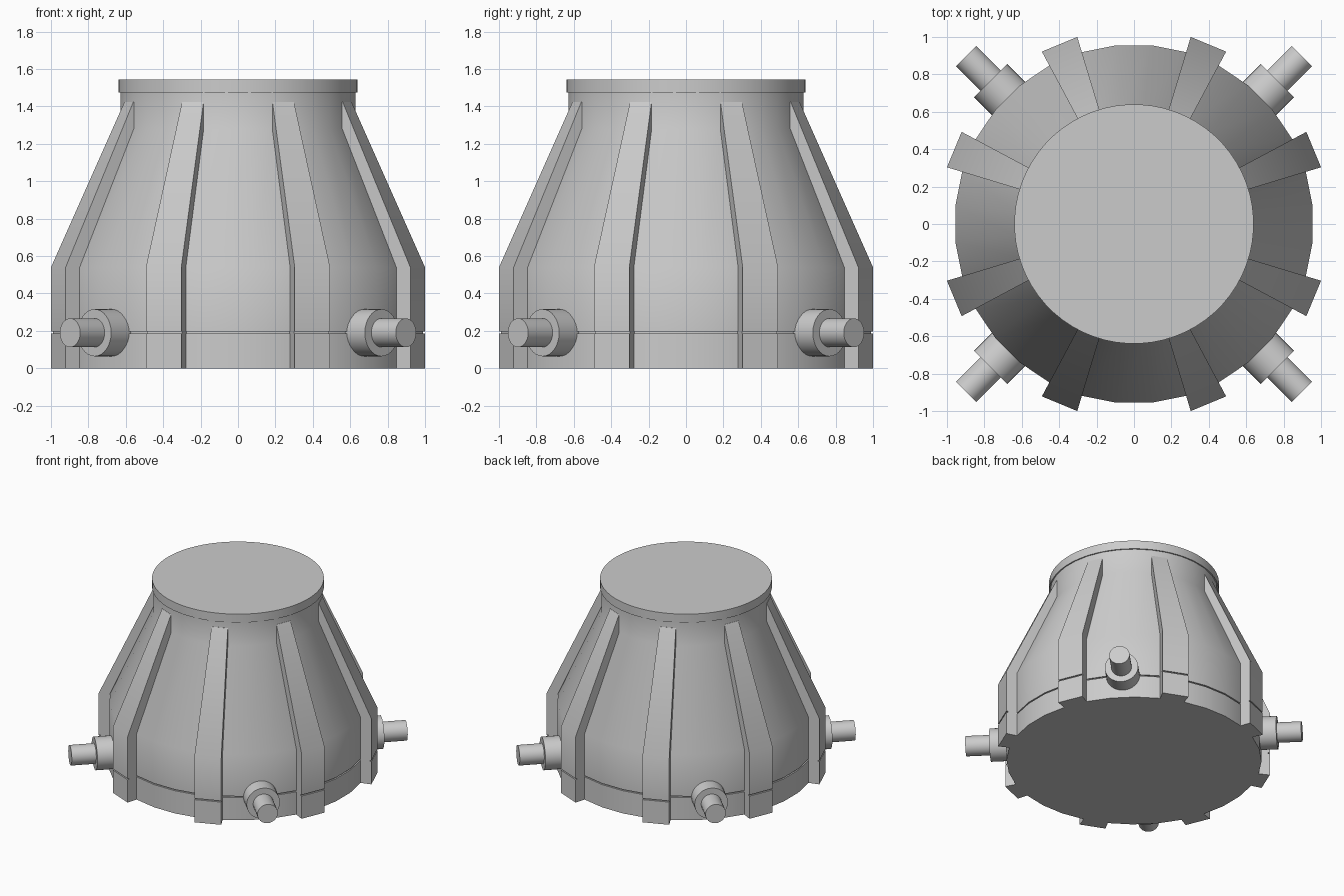
import bpy, bmesh, math
from mathutils import Matrix

cube = bpy.data.objects.get("Cube")
if cube:
    bpy.data.objects.remove(cube, do_unlink=True)

SEGMENTS = 32
STEP = math.tau / SEGMENTS

grey = bpy.data.materials.new("light_grey")
grey.use_nodes = True
colour = (0.6, 0.6, 0.6, 1)
grey.diffuse_color = colour
grey.node_tree.nodes["Principled BSDF"].inputs["Base Color"].default_value = colour


def finish(bm, name):
    """Turn a bmesh into a smooth-shaded object with sharp edges kept."""
    bmesh.ops.recalc_face_normals(bm, faces=bm.faces)
    mesh = bpy.data.meshes.new(name)
    bm.to_mesh(mesh)
    bm.free()
    mesh.materials.append(grey)
    obj = bpy.data.objects.new(name, mesh)
    bpy.context.collection.objects.link(obj)
    bpy.ops.object.select_all(action="DESELECT")
    obj.select_set(True)
    bpy.context.view_layer.objects.active = obj
    bpy.ops.object.shade_smooth_by_angle(angle=math.radians(30))
    return obj


def polar(bm, radius, angle, z):
    return bm.verts.new((radius * math.cos(angle), radius * math.sin(angle), z))


def lathe(name, profile, segments):
    """Closed solid of revolution around z from (radius, height) pairs."""
    bm = bmesh.new()
    rings = [[polar(bm, r, (i + 0.5) * math.tau / segments, z) for i in range(segments)]
             for r, z in profile]
    for low, high in zip(rings, rings[1:]):
        for i in range(segments):
            j = (i + 1) % segments
            bm.faces.new((low[i], low[j], high[j], high[i]))
    bm.faces.new(rings[0][::-1])
    bm.faces.new(rings[-1])
    return finish(bm, name)


def seam(radius):
    """Narrow groove running round the base."""
    inner = radius - 0.012
    return [(radius, 0.186), (inner, 0.186), (inner, 0.196), (radius, 0.196)]


# Housing: drum, sloping shoulder and neck
lathe("housing", [(0.96, 0)] + seam(0.96) + [(0.96, 0.54), (0.632, 1.28), (0.632, 1.48)],
      SEGMENTS)

# Top plate
lathe("top_plate", [(0.64, 1.475), (0.64, 1.545)], 64)

# Eight wedge ribs, each one housing segment wide
rib_profile = ([(1.045, 0)] + seam(1.045) +
               [(1.045, 0.54), (0.634, 1.425), (0.6, 1.425), (0.6, 1.28), (0.9, 0.54), (0.9, 0)])
for k in range(8):
    centre = math.tau * (k + 0.5) / 8
    bm = bmesh.new()
    sides = [[polar(bm, r, centre + s * STEP / 2, z) for r, z in rib_profile]
             for s in (-1, 1)]
    for i in range(len(rib_profile)):
        j = (i + 1) % len(rib_profile)
        bm.faces.new((sides[0][i], sides[1][i], sides[1][j], sides[0][j]))
    for side in sides:
        bm.faces.new(side)
    finish(bm, f"rib_{k + 1}")


def radial_cylinder(name, radius, start, end, angle):
    """Horizontal cylinder pointing outward from the axis."""
    bm = bmesh.new()
    place = (Matrix.Rotation(angle, 4, "Z") @ Matrix.Translation(((start + end) / 2, 0, 0.19))
             @ Matrix.Rotation(math.pi / 2, 4, "Y"))
    bmesh.ops.create_cone(bm, cap_ends=True, segments=SEGMENTS, radius1=radius,
                          radius2=radius, depth=end - start, matrix=place)
    finish(bm, name)


# Four diagonal pegs with collars
for k, place in enumerate(("back_left", "back_right", "front_right", "front_left")):
    angle = math.tau * (k + 0.5) / 4
    radial_cylinder(place + "_collar", 0.126, 0.9, 1.085, angle)
    radial_cylinder(place + "_peg", 0.077, 1.0, 1.27, angle)
